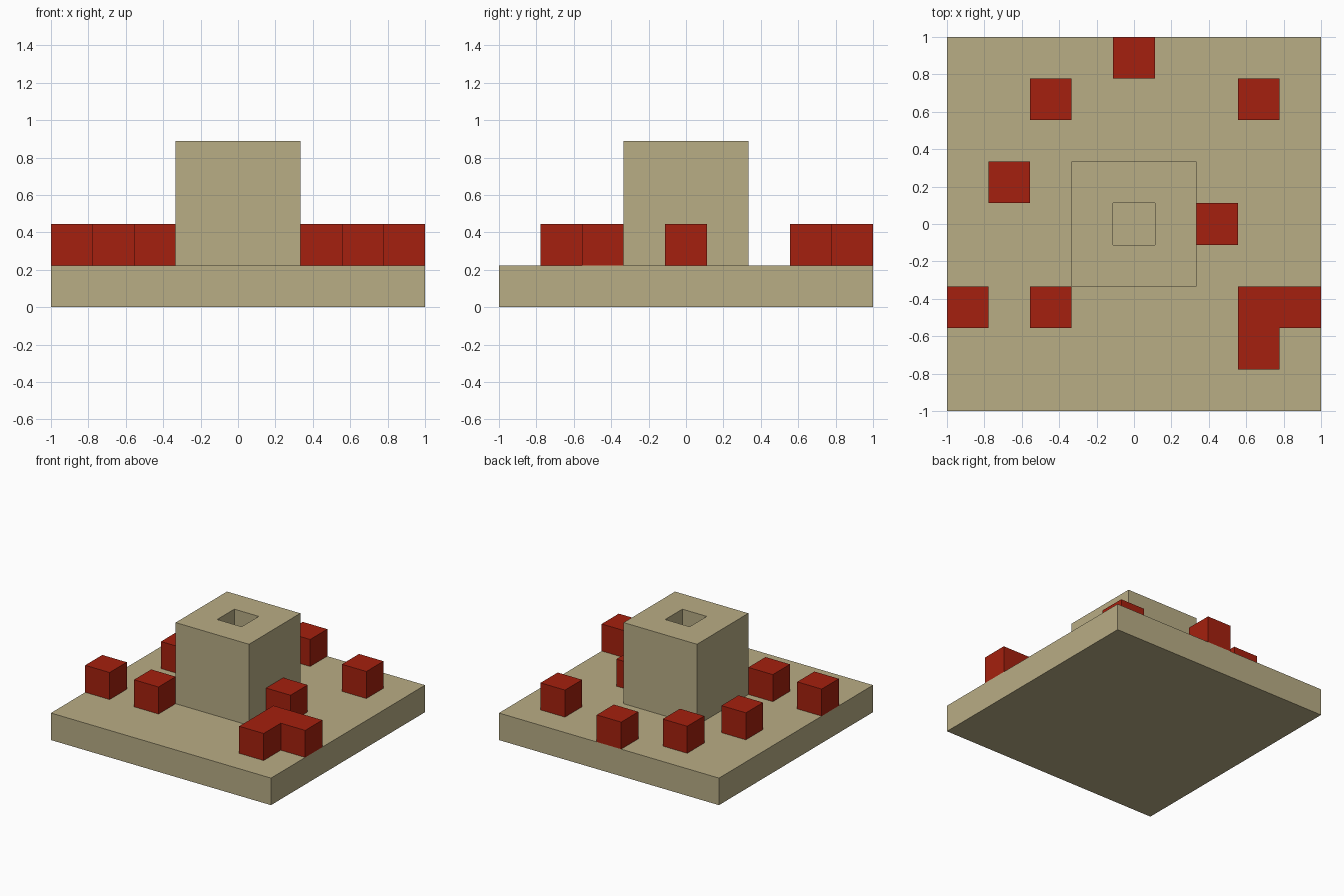
import bpy
import bmesh
from mathutils import Matrix, Vector

default = bpy.data.objects.get("Cube")
if default:
    bpy.data.objects.remove(default, do_unlink=True)

CELLS = 9
UNIT = 2 / CELLS


def make_material(name, color):
    mat = bpy.data.materials.new(name)
    mat.use_nodes = True
    mat.diffuse_color = color
    mat.node_tree.nodes["Principled BSDF"].inputs["Base Color"].default_value = color
    return mat


def add_box(name, center, size, mat, shaft=False):
    """Box in grid units; center is x, y and the bottom height."""
    bm = bmesh.new()
    bmesh.ops.create_cube(bm, size=1)
    bm.transform(Matrix.Diagonal(Vector(size).to_4d()))
    if shaft:
        # One-unit square opening, sunk through to the base
        top = max(bm.faces, key=lambda f: f.calc_center_median().z)
        bmesh.ops.inset_region(bm, faces=[top], thickness=1, use_even_offset=True)
        sunk = bmesh.ops.extrude_discrete_faces(bm, faces=[top])["faces"][0]
        bmesh.ops.translate(bm, verts=sunk.verts, vec=(0, 0, -size[2]))
    x, y, bottom = center
    bm.transform(Matrix.Scale(UNIT, 4) @ Matrix.Translation((x, y, bottom + size[2] / 2)))
    bmesh.ops.recalc_face_normals(bm, faces=bm.faces)
    mesh = bpy.data.meshes.new(name)
    bm.to_mesh(mesh)
    bm.free()
    mesh.materials.append(mat)
    obj = bpy.data.objects.new(name, mesh)
    bpy.context.collection.objects.link(obj)
    return obj


tan = make_material("sand tan", (0.485, 0.418, 0.235, 1))
red = make_material("brick red", (0.376, 0.0144, 0.0044, 1))

# Base slab and hollow tower
add_box("base_slab", (0, 0, 0), (CELLS, CELLS, 1), tan)
add_box("tower", (0, 0, 1), (3, 3, 3), tan, shaft=True)

# Scattered red blocks, placed by grid cell from the centre
blocks = [(0, 4), (-2, 3), (3, 3), (-3, 1), (2, 0),
          (-4, -2), (-2, -2), (3, -2), (4, -2), (3, -3)]
for number, (x, y) in enumerate(blocks, 1):
    add_box(f"red_block_{number}", (x, y, 1), (1, 1, 1), red)
